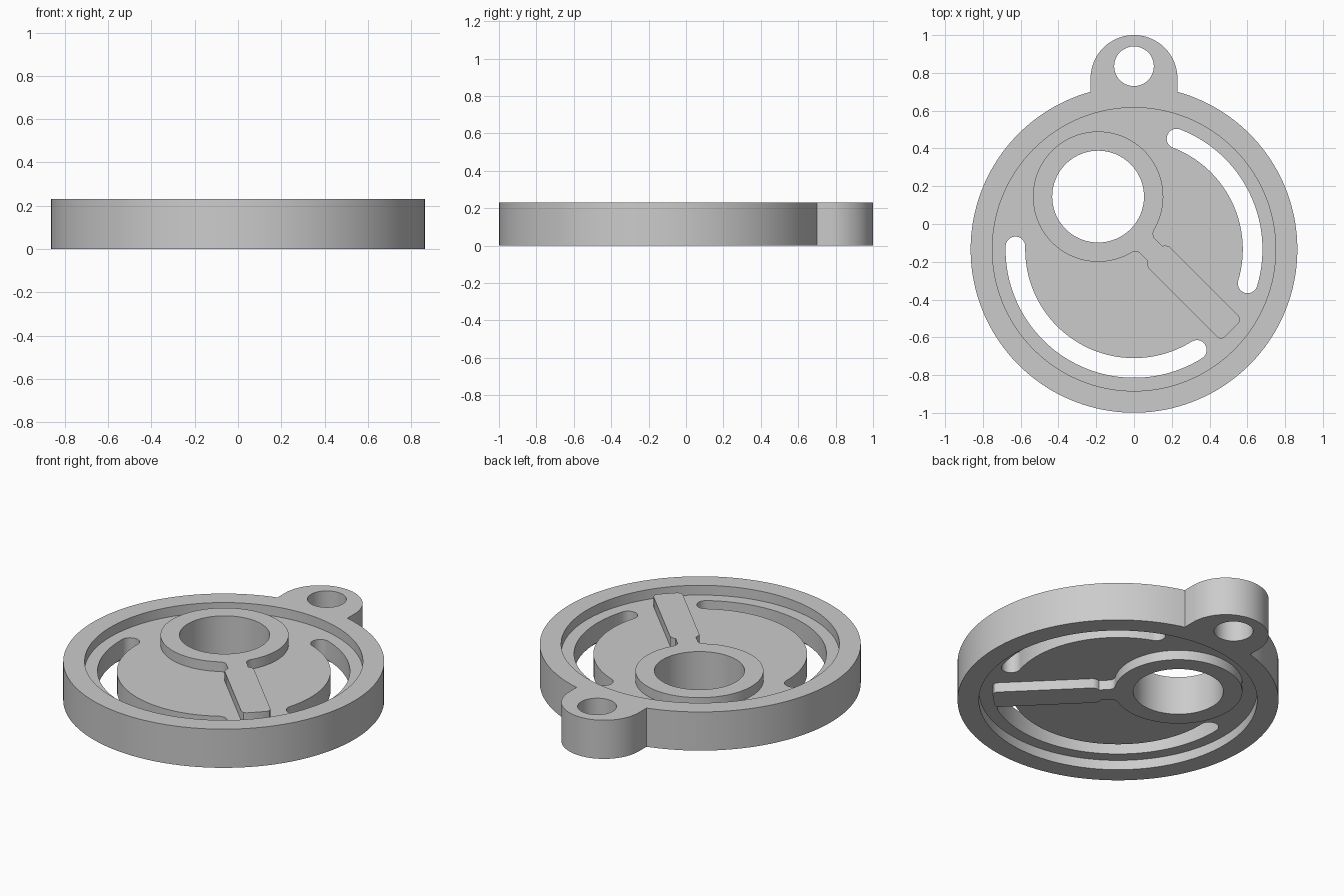
import bpy, bmesh
from math import sin, cos, pi, radians, asin, sqrt

if "Cube" in bpy.data.objects:
    bpy.data.objects.remove(bpy.data.objects["Cube"])

HEIGHT = 0.23
DISC = (0, -0.134)
HUB = (-0.19, 0.145)

metal = bpy.data.materials.new("grey metal")
metal.use_nodes = True
grey = (0.6, 0.6, 0.6, 1)
metal.diffuse_color = grey
metal.node_tree.nodes["Principled BSDF"].inputs["Base Color"].default_value = grey


def arc(centre, r, start, end, n=96):
    """Points along an arc, angles in degrees."""
    pts = []
    for i in range(n + 1):
        a = radians(start + (end - start) * i / n)
        pts.append((centre[0] + r * cos(a), centre[1] + r * sin(a)))
    return pts


def circle(centre, r, n=96):
    return arc(centre, r, 0, 360, n)[:-1]


def slot(r, half, start, end):
    """Curved slot around the disc centre with round ends."""
    def cap(angle, turn):
        a = radians(angle)
        c = (DISC[0] + r * cos(a), DISC[1] + r * sin(a))
        return arc(c, half, turn, turn + 180, 14)[1:-1]
    return (arc(DISC, r + half, start, end, 48) + cap(end, end)
            + arc(DISC, r - half, end, start, 48) + cap(start, start + 180))


def plate(name, loops, thickness):
    """Extruded flat profile; inner loops become holes."""
    curve = bpy.data.curves.new(name, "CURVE")
    curve.dimensions = "2D"
    curve.fill_mode = "BOTH"
    curve.extrude = thickness / 2
    for pts in loops:
        spline = curve.splines.new("POLY")
        spline.points.add(len(pts) - 1)
        for p, (x, y) in zip(spline.points, pts):
            p.co = (x, y, 0, 1)
        spline.use_cyclic_u = True
    temp = bpy.data.objects.new(name + " profile", curve)
    bpy.context.collection.objects.link(temp)
    graph = bpy.context.evaluated_depsgraph_get()
    mesh = bpy.data.meshes.new_from_object(temp.evaluated_get(graph))
    bpy.data.objects.remove(temp)

    # Weld caps to walls
    bm = bmesh.new()
    bm.from_mesh(mesh)
    bmesh.ops.remove_doubles(bm, verts=bm.verts, dist=0.0001)
    bmesh.ops.recalc_face_normals(bm, faces=bm.faces)
    bm.to_mesh(mesh)
    bm.free()
    mesh.materials.clear()
    mesh.materials.append(metal)
    obj = bpy.data.objects.new(name, mesh)
    obj.location.z = HEIGHT / 2
    bpy.context.collection.objects.link(obj)
    bpy.ops.object.select_all(action="DESELECT")
    obj.select_set(True)
    bpy.context.view_layer.objects.active = obj
    bpy.ops.object.shade_smooth_by_angle(angle=radians(30))
    return obj


# Outer rim with the mounting lug
R, LUG_R = 0.865, 0.23
join = 90 - asin(LUG_R / R) * 180 / pi
outline = arc(DISC, R, 180 - join, 360 + join, 144) + arc((0, 0.77), LUG_R, 0, 180, 48)
plate("rim_with_lug", [outline, circle(DISC, 0.75, 128), circle((0, 0.835), 0.105, 48)], HEIGHT)

# Thin web with two curved slots, recessed on both sides
plate("slotted_web", [circle(DISC, 0.755, 128), circle(HUB, 0.3),
                      slot(0.628, 0.052, 178.6, 302),
                      slot(0.628, 0.052, -16.7, 69)], HEIGHT / 2)

# Hub with its radial bar: half outline along the bar, mirrored
half = [(0.347, 0.064), (0.362, 0.056), (0.425, 0.055), (0.435, 0.07),
        (0.455, 0.08), (0.975, 0.08), (0.992, 0.072), (1.0, 0.055)]
local = arc((0, 0), 0.345, 13, 347) + [(s, -n) for s, n in half] + half[::-1]
k = sqrt(0.5)
hub_outline = [(HUB[0] + k * (s + n), HUB[1] + k * (n - s)) for s, n in local]
plate("hub_with_bar", [hub_outline, circle(HUB, 0.243)], HEIGHT)
